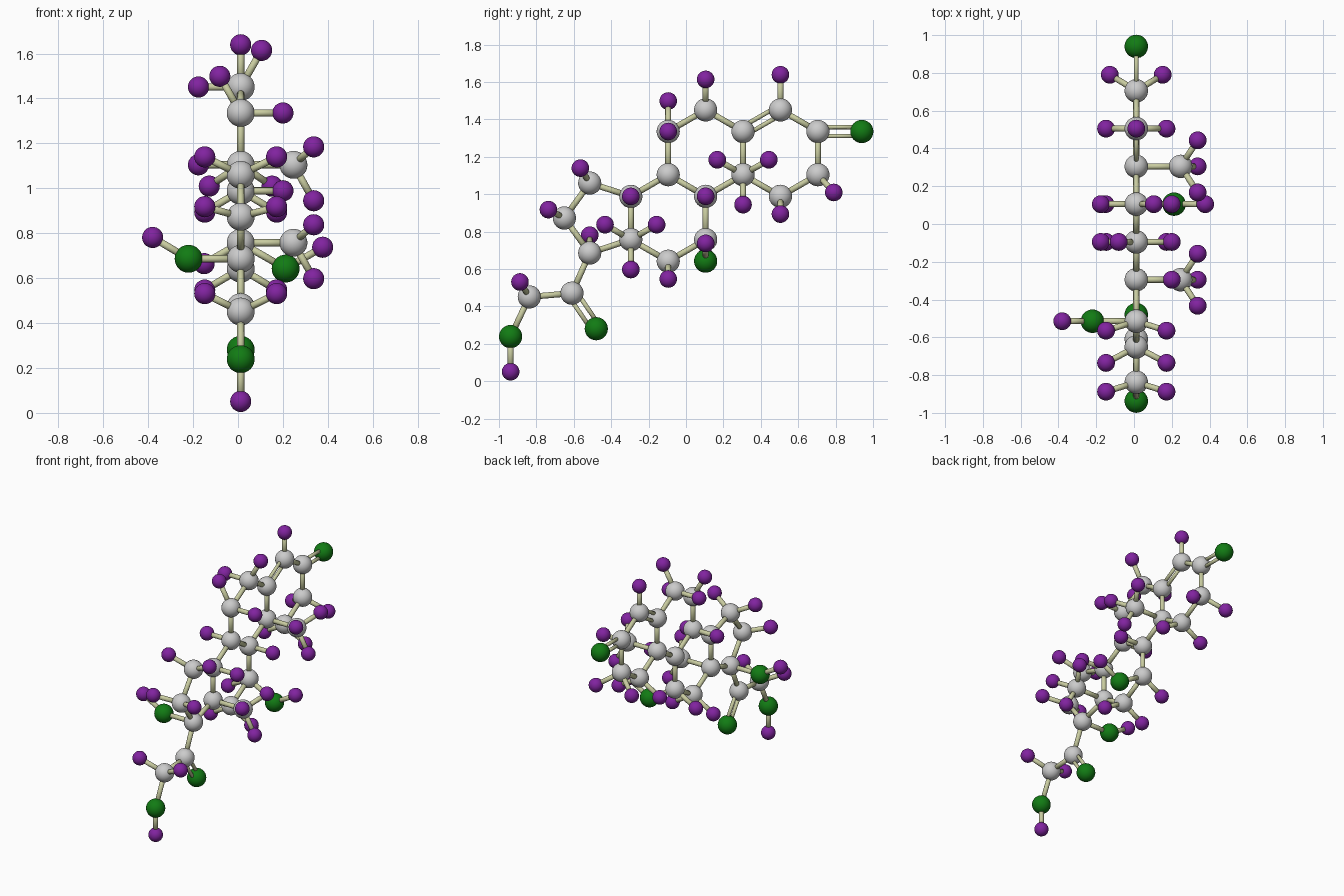
import bpy
import math
from mathutils import Vector

if "Cube" in bpy.data.objects:
    bpy.data.objects.remove(bpy.data.objects["Cube"])

CX = 0.012                     # plane of the ring skeleton
BOND = 0.231                   # carbon-carbon spacing


def material(name, rgb):
    m = bpy.data.materials.new(name)
    m.diffuse_color = (*rgb, 1)
    m.use_nodes = True
    m.node_tree.nodes["Principled BSDF"].inputs["Base Color"].default_value = m.diffuse_color
    return m


def master(mesh, mat):
    if mat:
        mesh.materials.append(mat)
    mesh.polygons.foreach_set("use_smooth", [True] * len(mesh.polygons))
    return mesh


def ball(name, radius, mat):
    bpy.ops.mesh.primitive_uv_sphere_add(segments=32, ring_count=16, radius=radius)
    ob = bpy.context.object
    mesh = master(ob.data, mat)
    mesh.name = name
    bpy.data.objects.remove(ob)
    return mesh


purple = material("hydrogen_purple", (0.22, 0.017, 0.35))
green = material("oxygen_green", (0.006, 0.2, 0.007))
olive = material("bond_olive", (0.58, 0.6, 0.35))
balls = {"C": ball("carbon_ball", 0.062, None),
         "O": ball("oxygen_ball", 0.062, green),
         "H": ball("hydrogen_ball", 0.047, purple)}
words = {"C": "carbon", "O": "oxygen", "H": "hydrogen"}
pos = {}


def atom(key, p):
    pos[key] = Vector(p)
    ob = bpy.data.objects.new(words[key[0]] + "_atom_" + key[1:], balls[key[0]])
    ob.location = p
    bpy.context.collection.objects.link(ob)


def rod(p, q, radius, name):
    d = q - p
    bpy.ops.mesh.primitive_cylinder_add(vertices=16, radius=radius, depth=d.length,
                                        location=(p + q) / 2)
    ob = bpy.context.object
    ob.rotation_euler = d.to_track_quat('Z', 'Y').to_euler()
    ob.name = name
    master(ob.data, olive)


def bond(a, b, double=False):
    p, q = pos[a], pos[b]
    if not double:
        rod(p, q, 0.016, "bond")
        return
    side = (q - p).cross(Vector((1, 0, 0))).normalized() * 0.024
    for s in (-1, 1):
        rod(p + side * s, q + side * s, 0.012, "double_bond")


def ring(keys, cy, cz, start):
    """Regular ring in the y-z plane; skips atoms that already exist."""
    n = len(keys)
    r = BOND / (2 * math.sin(math.pi / n))
    for i, k in enumerate(keys):
        a = math.radians(start + 360 * i / n)
        if k not in pos:
            atom(k, (CX, cy + r * math.cos(a), cz + r * math.sin(a)))
    for a, b in zip(keys, keys[1:] + keys[:1]):
        pair = frozenset((a, b))
        if pair not in ring_bonds:
            ring_bonds.add(pair)
            bond(a, b, pair == {"C4", "C5"})


def attach(parent, key, offset, double=False):
    atom(key, pos[parent] + Vector(offset))
    bond(parent, key, double)


# Fused ring skeleton: three hexagons and a pentagon
ring_bonds = set()
ring(["C3", "C4", "C5", "C10", "C1", "C2"], 0.505, 1.22, 30)
ring(["C5", "C6", "C7", "C8", "C9", "C10"], 0.105, 1.22, 30)
ring(["C9", "C8", "C14", "C13", "C12", "C11"], -0.095, 0.873, 30)
ring(["C14", "C15", "C16", "C17", "C13"], -0.454, 0.873, 36)

# Oxygen groups and side chain
attach("C3", "O3", (0, 0.235, 0), True)
attach("C11", "O11", (0.2, 0, -0.115))
attach("O11", "H11b", (0.165, 0, 0.095))
attach("C17", "O17", (-0.232, 0, 0))
attach("O17", "H17", (-0.16, 0, 0.095))
attach("C17", "C20", (0, -0.095, -0.215))
attach("C20", "O20", (0, 0.13, -0.19), True)
attach("C20", "C21", (0, -0.228, -0.02))
attach("C21", "O21", (0, -0.1, -0.212))
attach("O21", "H21c", (0, 0, -0.188))

# Methyl groups
for c, m in (("C10", "C19"), ("C13", "C18")):
    attach(c, m, (0.235, 0, 0))
    for i, (dy, dz) in enumerate(((-0.138, 0.08), (0.138, 0.08), (0, -0.16))):
        attach(m, "H" + m[1:] + "abc"[i], (0.09, dy, dz))

# Mirrored hydrogen pairs
for c, dx, dy, dz in (("C1", .16, 0, -.095), ("C2", .14, .085, -.095),
                      ("C12", .16, 0, -.095), ("C15", .16, -.05, .08),
                      ("C16", .16, -.085, .045), ("C21", .16, -.05, .08)):
    attach(c, "H" + c[1:] + "a", (dx, dy, dz))
    attach(c, "H" + c[1:] + "b", (-dx, dy, dz))

# Remaining single hydrogens
for c, tag, dx, dz in (("C4", "", 0, .188), ("C6", "a", .093, .163), ("C6", "b", -.188, 0),
                       ("C7", "a", -.093, .163), ("C7", "b", .188, 0), ("C8", "", -.188, 0),
                       ("C9", "", .188, 0), ("C14", "", .188, 0), ("C11", "a", -.163, -.093)):
    attach(c, "H" + c[1:] + tag, (dx, 0, dz))
